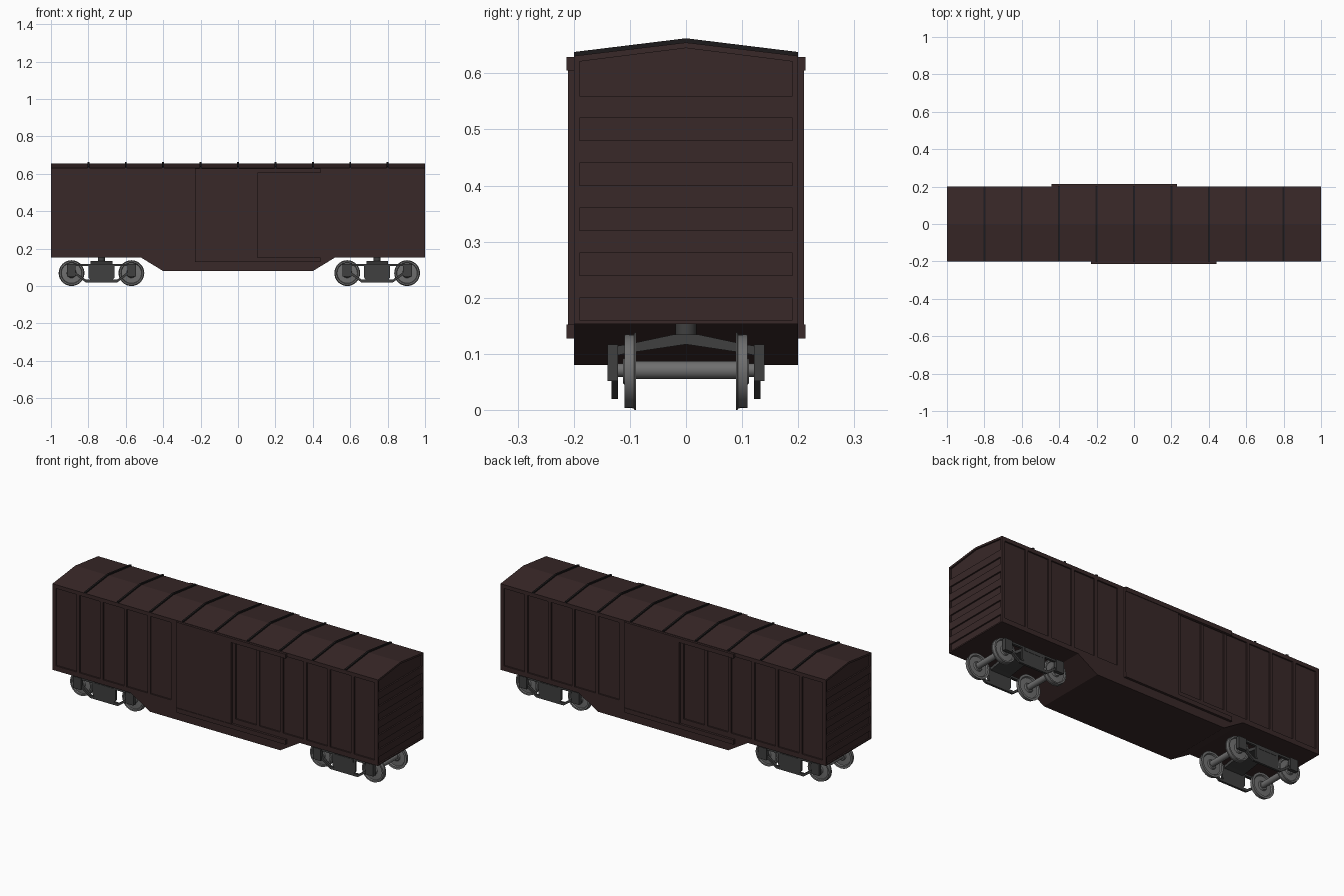
import bpy, bmesh, math
from mathutils import Matrix, Vector

if "Cube" in bpy.data.objects:
    bpy.data.objects.remove(bpy.data.objects["Cube"])


def material(name, r, g, b):
    m = bpy.data.materials.new(name)
    m.diffuse_color = (r, g, b, 1)
    m.use_nodes = True
    m.node_tree.nodes["Principled BSDF"].inputs["Base Color"].default_value = m.diffuse_color
    return m


BROWN = material("dark_brown", 0.04, 0.021, 0.021)
BLACK = material("seam_black", 0.012, 0.01, 0.011)
IRON = material("dark_iron", 0.05, 0.05, 0.05)
STEEL = material("wheel_steel", 0.16, 0.16, 0.16)


def prism(bm, pts, axis, lo, hi):
    """Extrude a 2D profile along x (profile y,z) or along y (profile x,z)."""
    def co(p, a):
        return (a, p[0], p[1]) if axis == 'x' else (p[0], a, p[1])
    face = bm.faces.new([bm.verts.new(co(p, lo)) for p in pts])
    ext = bmesh.ops.extrude_face_region(bm, geom=[face])["geom"]
    move = Vector((hi - lo, 0, 0)) if axis == 'x' else Vector((0, hi - lo, 0))
    bmesh.ops.translate(bm, vec=move, verts=[v for v in ext if isinstance(v, bmesh.types.BMVert)])


def rect(a0, a1, z0, z1):
    return [(a0, z0), (a1, z0), (a1, z1), (a0, z1)]


def finish(name, bm, mat, smooth=False):
    bmesh.ops.recalc_face_normals(bm, faces=bm.faces)
    me = bpy.data.meshes.new(name)
    bm.to_mesh(me)
    bm.free()
    me.materials.append(mat)
    ob = bpy.data.objects.new(name, me)
    bpy.context.collection.objects.link(ob)
    bpy.ops.object.select_all(action='DESELECT')
    bpy.context.view_layer.objects.active = ob
    ob.select_set(True)
    if smooth:
        bpy.ops.object.shade_smooth_by_angle(angle=math.radians(35))
    return ob


def build(name, mat, *parts):
    bm = bmesh.new()
    for part in parts:
        prism(bm, *part)
    return finish(name, bm, mat)


# Recessed side and end panels, used as one cutter
D = 0.008
cuts = []
for s in (1, -1):
    centres = [-0.916 + 0.1453 * i for i in range(5)] + [0.916 - 0.1453 * i for i in range(6)]
    for c in centres:
        x = c * s
        cuts.append((rect(x - 0.064, x + 0.064, 0.18, 0.61), 'y', -s * (0.2 - D), -s * 0.23))
    for i in range(5):
        z = 0.16 + 0.08 * i
        cuts.append((rect(-0.19, 0.19, z, z + 0.04), 'x', s * (1 - D), s * 1.05))
    top = [(-0.19, 0.56), (0.19, 0.56), (0.19, 0.621), (0, 0.645), (-0.19, 0.621)]
    cuts.append((top, 'x', s * (1 - D), s * 1.05))

# Car body with gabled roof
body = build("car_body", BROWN, ([(-0.2, 0.153), (0.2, 0.153), (0.2, 0.631), (0, 0.655), (-0.2, 0.631)], 'x', -1, 1))
cutter = build("panel_cutter", BROWN, *cuts)
cutter.hide_render = True
mod = body.modifiers.new("panels", 'BOOLEAN')
mod.operation = 'DIFFERENCE'
mod.solver = 'EXACT'
mod.object = cutter
bpy.context.view_layer.objects.active = body
bpy.ops.object.modifier_apply(modifier=mod.name)
bpy.data.objects.remove(cutter)

# Deep belly sill under the middle
build("belly_sill", BROWN, ([(-0.52, 0.153), (-0.4, 0.08), (0.4, 0.08), (0.52, 0.153)], 'y', -0.2, 0.2))

# Roof ribs
rib = [(-0.2, 0.629), (0, 0.653), (0.2, 0.629), (0.2, 0.638), (0, 0.6625), (-0.2, 0.638)]
build("roof_ribs", BLACK, *[(rib, 'x', 0.2 * i - 0.005, 0.2 * i + 0.005) for i in range(-4, 5)])

# Sliding doors with rails, opposite side turned half a circle
for s, side in ((1, "front"), (-1, "back")):
    def xs(a, b):
        return sorted((a * s, b * s))
    build(side + "_door", BROWN, (rect(*xs(-0.23, 0.105), 0.145, 0.615), 'y', -s * 0.198, -s * 0.21))
    build(side + "_door_rails", BROWN,
          (rect(*xs(-0.23, 0.44), 0.605, 0.629), 'y', -s * 0.198, -s * 0.213),
          (rect(*xs(-0.23, 0.44), 0.127, 0.152), 'y', -s * 0.198, -s * 0.213))


# Wheelsets: lathed wheels and axle
def lathe(bm, profile, cx, cz):
    vs = [bm.verts.new((cx + r, y, cz)) for r, y in profile]
    es = [bm.edges.new((vs[i], vs[i + 1])) for i in range(len(vs) - 1)]
    bmesh.ops.spin(bm, geom=vs + es, cent=(cx, 0, cz), axis=(0, 1, 0),
                   angle=2 * math.pi, steps=32, use_duplicate=False)


WHEEL = [(0.015, 0.112), (0.022, 0.112), (0.026, 0.105), (0.054, 0.103), (0.057, 0.110), (0.065, 0.110),
         (0.066, 0.093), (0.069, 0.092), (0.069, 0.089), (0.057, 0.089), (0.053, 0.096), (0.026, 0.095),
         (0.022, 0.089), (0.015, 0.089)]
AXLE = [(0, -0.125), (0.012, -0.125), (0.012, -0.112), (0.016, -0.112), (0.016, 0.112),
        (0.012, 0.112), (0.012, 0.125), (0, 0.125)]


def wheelset(name, cx):
    bm = bmesh.new()
    for s in (1, -1):
        lathe(bm, [(r, y * s) for r, y in WHEEL], cx, 0.069)
    lathe(bm, AXLE, cx, 0.071)
    bmesh.ops.remove_doubles(bm, verts=bm.verts, dist=0.0002)
    finish(name, bm, STEEL, smooth=True)


# Trucks: side frames, bolster, centre plate
for cx, end in ((-0.73, "left"), (0.744, "right")):
    for d, pos in ((-0.16, "outer"), (0.16, "inner")):
        wheelset(f"{end}_wheelset_{pos if cx < 0 else ('inner' if d < 0 else 'outer')}", cx + d)
    for s, side in ((1, "back"), (-1, "front")):
        a, b = s * 0.121, s * 0.133
        parts = [
            (rect(cx - 0.185, cx + 0.185, 0.106, 0.117), 'y', a, b),
            ([(cx - 0.07, 0.117), (cx - 0.07, 0.046), (cx - 0.05, 0.02), (cx + 0.05, 0.02),
              (cx + 0.07, 0.046), (cx + 0.07, 0.117)], 'y', a, b)]
        for m in (1, -1):
            box = [(-0.185, 0.052), (-0.138, 0.052), (-0.138, 0.117), (-0.185, 0.117)]
            strap = [(-0.14, 0.075), (-0.14, 0.06), (-0.085, 0.02), (-0.05, 0.02), (-0.06, 0.035), (-0.085, 0.035)]
            for pts, outer in ((box, 0.14), (strap, 0.133)):
                parts.append(([(cx + m * x, z) for x, z in pts], 'y', a, s * outer))
        build(f"{end}_{side}_side_frame", IRON, *parts)
    arch = [(-0.135, 0.095), (-0.1, 0.102), (0, 0.117), (0.1, 0.102), (0.135, 0.095),
            (0.135, 0.112), (0.1, 0.118), (0.02, 0.135), (-0.02, 0.135), (-0.1, 0.118), (-0.135, 0.112)]
    build(f"{end}_bolster", IRON, (arch, 'x', cx - 0.058, cx + 0.058))
    bm = bmesh.new()
    bmesh.ops.create_cone(bm, cap_ends=True, segments=24, radius1=0.019, radius2=0.019, depth=0.022,
                          matrix=Matrix.Translation((cx, 0, 0.143)))
    finish(f"{end}_centre_plate", bm, IRON, smooth=True)
